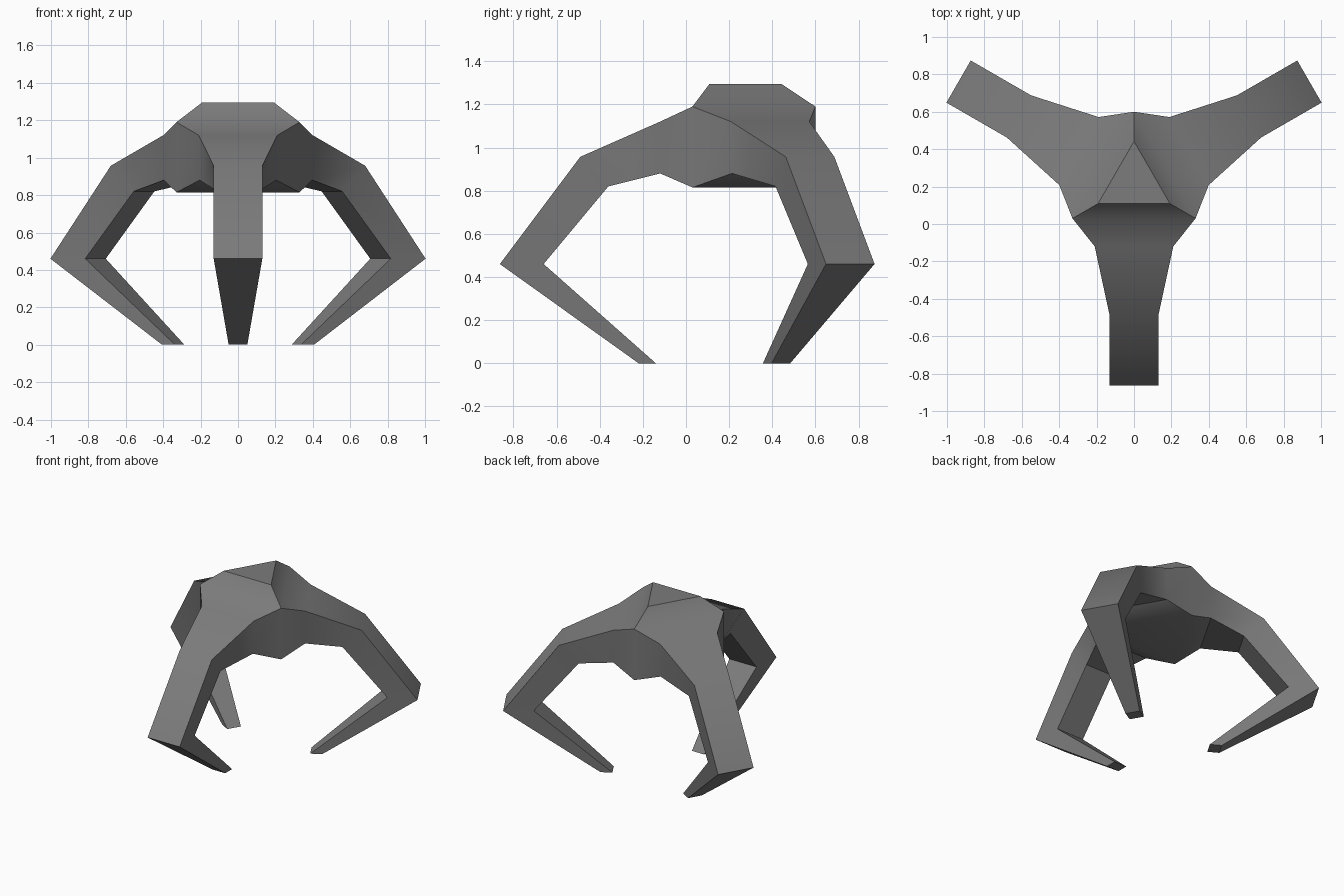
import bpy
import bmesh
import math
from mathutils import Matrix, Vector

if "Cube" in bpy.data.objects:
    bpy.data.objects.remove(bpy.data.objects["Cube"], do_unlink=True)

CENTRE_Y = 0.22   # axis of the three-fold symmetry

grey = bpy.data.materials.new("dark grey")
grey.use_nodes = True
colour = (0.2, 0.2, 0.2, 1)
grey.diffuse_color = colour
grey.node_tree.nodes["Principled BSDF"].inputs["Base Color"].default_value = colour

# Leg sections from hip to foot: (radius, height, half width) for outer and inner edge
SECTIONS = [
    ((0.34, 1.12, 0.21), (0.34, 0.88, 0.205)),
    ((0.71, 0.957, 0.13), (0.58, 0.82, 0.11)),
    ((1.083, 0.46, 0.13), (0.88, 0.46, 0.11)),
    ((0.44, 0.0, 0.05), (0.36, 0.0, 0.05)),
]

bm = bmesh.new()


def ring(section, turn):
    """Four corners of a leg section, in order around the leg."""
    (ro, zo, wo), (ri, zi, wi) = section
    corners = [(-wo, -ro, zo), (wo, -ro, zo), (wi, -ri, zi), (-wi, -ri, zi)]
    return [bm.verts.new(turn @ Vector(c)) for c in corners]


def corner(radius, z, i):
    """Body corner between two legs."""
    angle = math.radians(-150 + 120 * i)
    return bm.verts.new((radius * math.cos(angle), radius * math.sin(angle), z))


def bridge(a, b):
    for k in range(4):
        n = (k + 1) % 4
        bm.faces.new((a[k], b[k], b[n], a[n]))


# Body: flat crown, sloping shoulders, upright corners and flat belly
crown = [corner(0.222, 1.295, i) for i in range(3)]
shoulder = [corner(0.38, 1.19, i) for i in range(3)]
belly = [corner(0.38, 0.815, i) for i in range(3)]
bm.faces.new(crown)
bm.faces.new(belly[::-1])

# Three legs growing from the body sides
for i in range(3):
    j = (i + 1) % 3
    turn = Matrix.Rotation(math.radians(120 * i), 3, "Z")
    bm.faces.new((crown[i], shoulder[i], shoulder[j], crown[j]))
    rings = [ring(s, turn) for s in SECTIONS]
    bridge([shoulder[i], shoulder[j], belly[j], belly[i]], rings[0])
    for a, b in zip(rings, rings[1:]):
        bridge(a, b)
    bm.faces.new(rings[-1])

bmesh.ops.recalc_face_normals(bm, faces=bm.faces)
mesh = bpy.data.meshes.new("three_legged_body")
bm.to_mesh(mesh)
bm.free()
mesh.materials.append(grey)
body = bpy.data.objects.new("three_legged_body", mesh)
body.location.y = CENTRE_Y
bpy.context.collection.objects.link(body)

# Soft bends, sharp corners
bpy.ops.object.select_all(action="DESELECT")
body.select_set(True)
bpy.context.view_layer.objects.active = body
bpy.ops.object.shade_smooth_by_angle(angle=math.radians(30))
